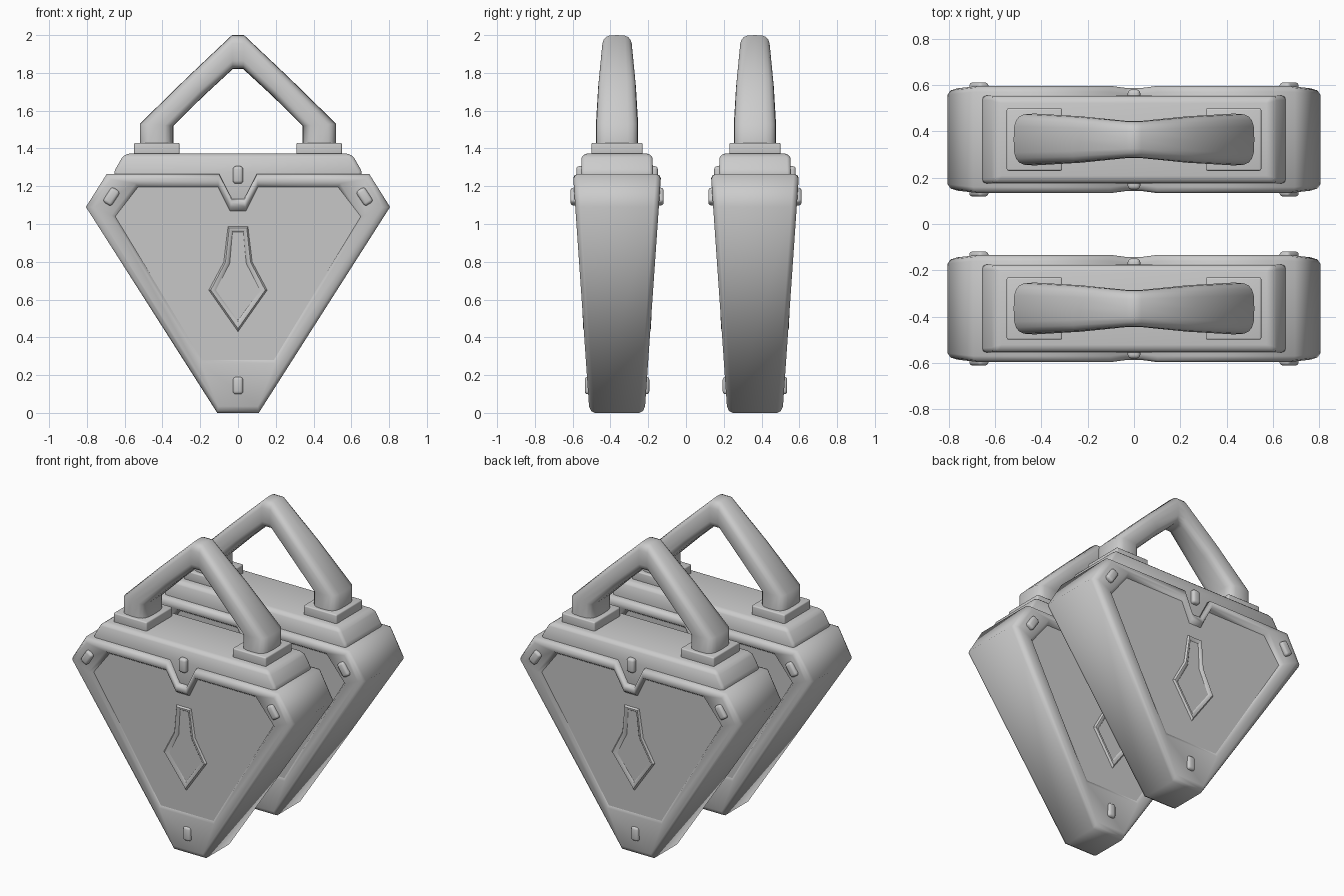
import bpy, bmesh, math
from mathutils import Vector, Matrix

if "Cube" in bpy.data.objects:
    bpy.data.objects.remove(bpy.data.objects["Cube"])


def finish(name, bm, bevel=0.0, segs=2, sharp=40, flat_caps=False):
    bmesh.ops.recalc_face_normals(bm, faces=bm.faces)
    if flat_caps:   # crisp border around the many-sided end faces
        for f in bm.faces:
            if len(f.verts) > 4:
                bmesh.ops.split_edges(bm, edges=list(f.edges))
    me = bpy.data.meshes.new(name)
    bm.to_mesh(me)
    bm.free()
    for p in me.polygons:
        p.use_smooth = True
    ob = bpy.data.objects.new(name, me)
    bpy.context.collection.objects.link(ob)
    if bevel:
        m = ob.modifiers.new("bevel", 'BEVEL')
        m.width, m.segments = bevel, segs
        m.limit_method, m.angle_limit = 'ANGLE', math.radians(28)
    else:
        me.set_sharp_from_angle(angle=math.radians(sharp))
    return ob


def loft(name, loops, caps=True, **kw):
    bm = bmesh.new()
    rings = [[bm.verts.new(p) for p in lp] for lp in loops]
    n = len(rings[0])
    for a, b in zip(rings, rings[1:]):
        for i in range(n):
            j = (i + 1) % n
            bm.faces.new((a[i], a[j], b[j], b[i]))
    if caps:
        bm.faces.new(rings[0])
        bm.faces.new(rings[-1])
    return finish(name, bm, **kw)


def box(name, c, size, bevel, rot=0.0):
    bm = bmesh.new()
    mat = Matrix.Translation(c) @ Matrix.Rotation(rot, 4, 'Y') @ Matrix.Diagonal((*size, 1))
    bmesh.ops.create_cube(bm, size=1, matrix=mat)
    return finish(name, bm, bevel, 3)


def mirror(half):
    return half + [(-x, z) for x, z in reversed(half) if x > 1e-6]


def mix(a, b, t):
    return [(p[0] + (q[0] - p[0]) * t, p[1] + (q[1] - p[1]) * t) for p, q in zip(a, b)]


def depth(z):   # half thickness of the case
    return 0.146 + 0.069 * z


def panel(z):   # half thickness at the sunken panel
    return 0.147 + 0.045 * z


# Case outlines seen from the front
OUTER = mirror([(.11, 0), (.805, 1.09), (.695, 1.265), (.10, 1.265), (.032, 1.132)])
CREST_OUT = mirror([(.105, .035), (.762, 1.088), (.673, 1.237), (.102, 1.243), (.036, 1.113)])
CREST_IN = mirror([(.197, .262), (.67, 1.045), (.542, 1.215), (.104, 1.215), (.04, 1.09)])
PANEL = mirror([(.19, .28), (.65, 1.04), (.53, 1.195), (.105, 1.195), (.043, 1.07)])
# Spade-shaped panel trim
TRIM_OUT = mirror([(.055, .988), (.078, .80), (.158, .65), (0, .425)])
TRIM_IN = mirror([(.026, .955), (.04, .79), (.113, .65), (0, .495)])
# Handle stations: outer x, z, inner x, z, half depth
HANDLE = [(.52, 1.42, .342, 1.42, .112), (.52, 1.53, .342, 1.52, .112),
          (.27, 1.775, .185, 1.675, .1), (.032, 2.0, .028, 1.82, .08)]


def build(y0, tag):
    # case with rounded frame and sunken panels on both faces
    def lay(outline, fn, s):
        return [(x, y0 + s * fn(z), z) for x, z in outline]
    half = [(OUTER, lambda z: depth(z) - .028),
            (mix(OUTER, CREST_OUT, .3), lambda z: depth(z) - .009),
            (CREST_OUT, depth), (CREST_IN, depth), (PANEL, panel)]
    loops = [lay(o, f, -1) for o, f in reversed(half)] + [lay(o, f, 1) for o, f in half]
    loft("case_" + tag, loops, sharp=75, flat_caps=True)

    # stepped lid
    loft("lid_" + tag, [[(sx * hx, y0 + sy * hy, z) for sx, sy in ((1, 1), (-1, 1), (-1, -1), (1, -1))]
                        for hx, hy, z in ((.62, .188, 1.05), (.658, .19, 1.275), (.615, .188, 1.35),
                                          (.59, .175, 1.373))], bevel=.018)

    # handle and its two feet
    st = HANDLE + [(-a, b, -c, d, e) for a, b, c, d, e in reversed(HANDLE)]
    loops = []
    for ox, oz, ix, iz, d in st:
        mid, u = Vector(((ox + ix) / 2, y0, (oz + iz) / 2)), Vector(((ox - ix) / 2, 0, (oz - iz) / 2))
        ring = []
        for k in range(20):
            a = 2 * math.pi * k / 20
            c, s = (math.copysign(abs(v) ** .58, v) for v in (math.cos(a), math.sin(a)))
            ring.append(mid + u * c + Vector((0, d * s, 0)))
        loops.append(ring)
    loft("handle_" + tag, loops, sharp=70)
    for s in (-1, 1):
        box("handle_foot_" + tag, (s * .43, y0, 1.395), (.24, .27, .07), .008)

    # studs and raised trim on front and back
    for s in (-1, 1):
        for x, z, out, rot in ((0, .145, .171, 0), (0, 1.26, .216, 0),
                               (.67, 1.145, .247, -.575), (-.67, 1.145, .247, .575)):
            box("stud_" + tag, (x, y0 + s * (out - .03), z), (.054, .06, .092), .016, rot)
        section = ((0, -.004), (.3, .012), (.6, .012), (1, -.004))
        loft("panel_trim_" + tag,
             [lay(mix(TRIM_OUT, TRIM_IN, t), lambda z, o=o: panel(z) + o, s) for t, o in section],
             caps=False, sharp=50)


build(-.365, "front")
build(.365, "back")
